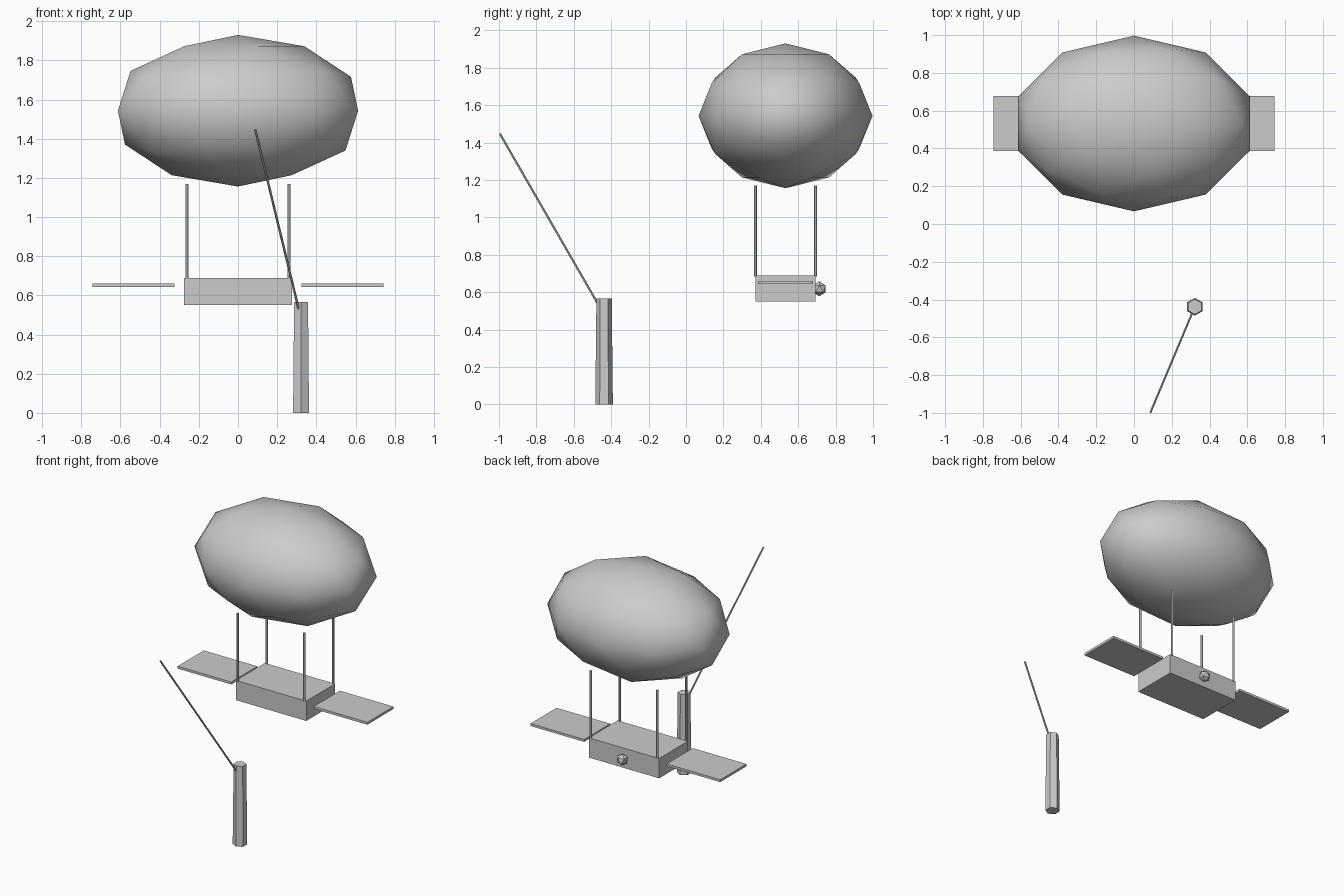
import bpy
from mathutils import Vector

cube = bpy.data.objects.get("Cube")
if cube:
    bpy.data.objects.remove(cube, do_unlink=True)

# One plain grey for everything
GREY = (0.6, 0.6, 0.6, 1.0)
grey = bpy.data.materials.new("plain grey")
grey.use_nodes = True
grey.diffuse_color = GREY
grey.node_tree.nodes["Principled BSDF"].inputs["Base Color"].default_value = GREY

SHIP_Y = 0.532


def finish(name, smooth=False):
    obj = bpy.context.object
    obj.name = name
    obj.data.materials.append(grey)
    if smooth:
        bpy.ops.object.shade_smooth()
    return obj


def box(name, centre, size):
    bpy.ops.mesh.primitive_cube_add(size=1, location=centre)
    bpy.context.object.scale = size
    return finish(name)


def rod(name, start, end, radius, sides=6):
    start, end = Vector(start), Vector(end)
    axis = end - start
    bpy.ops.mesh.primitive_cylinder_add(vertices=sides, radius=radius, depth=axis.length,
                                        location=(start + end) / 2)
    bpy.context.object.rotation_euler = axis.to_track_quat('Z', 'Y').to_euler()
    return finish(name)


# Gas envelope
bpy.ops.mesh.primitive_ico_sphere_add(subdivisions=2, radius=1, location=(0, SHIP_Y, 1.543))
bpy.context.object.scale = (0.645, 0.465, 0.387)
finish("envelope", smooth=True)

# Gondola with a round hub on its back
box("gondola", (0, SHIP_Y, 0.62), (0.55, 0.322, 0.14))
bpy.ops.mesh.primitive_ico_sphere_add(subdivisions=1, radius=0.04, location=(0, 0.713, 0.618))
finish("rear_hub")

# Wings and suspension ropes on both sides
for side, sx in (("left", 1), ("right", -1)):
    box(side + "_wing", (sx * 0.533, SHIP_Y, 0.651), (0.42, 0.292, 0.017))
    for end, sy in (("front", -1), ("back", 1)):
        x, y = sx * 0.26, SHIP_Y + sy * 0.161
        rod(f"{side}_{end}_rope", (x, y, 0.685), (x, y, 1.17), 0.008)

# Mooring post, slightly tapered, with a leaning pole
bpy.ops.mesh.primitive_cone_add(vertices=6, radius1=0.047, radius2=0.041, depth=0.567,
                                location=(0.322, -0.438, 0.2835))
finish("mooring_post")
rod("leaning_pole", (0.322, -0.438, 0.48), (0.088, -0.995, 1.447), 0.006)
